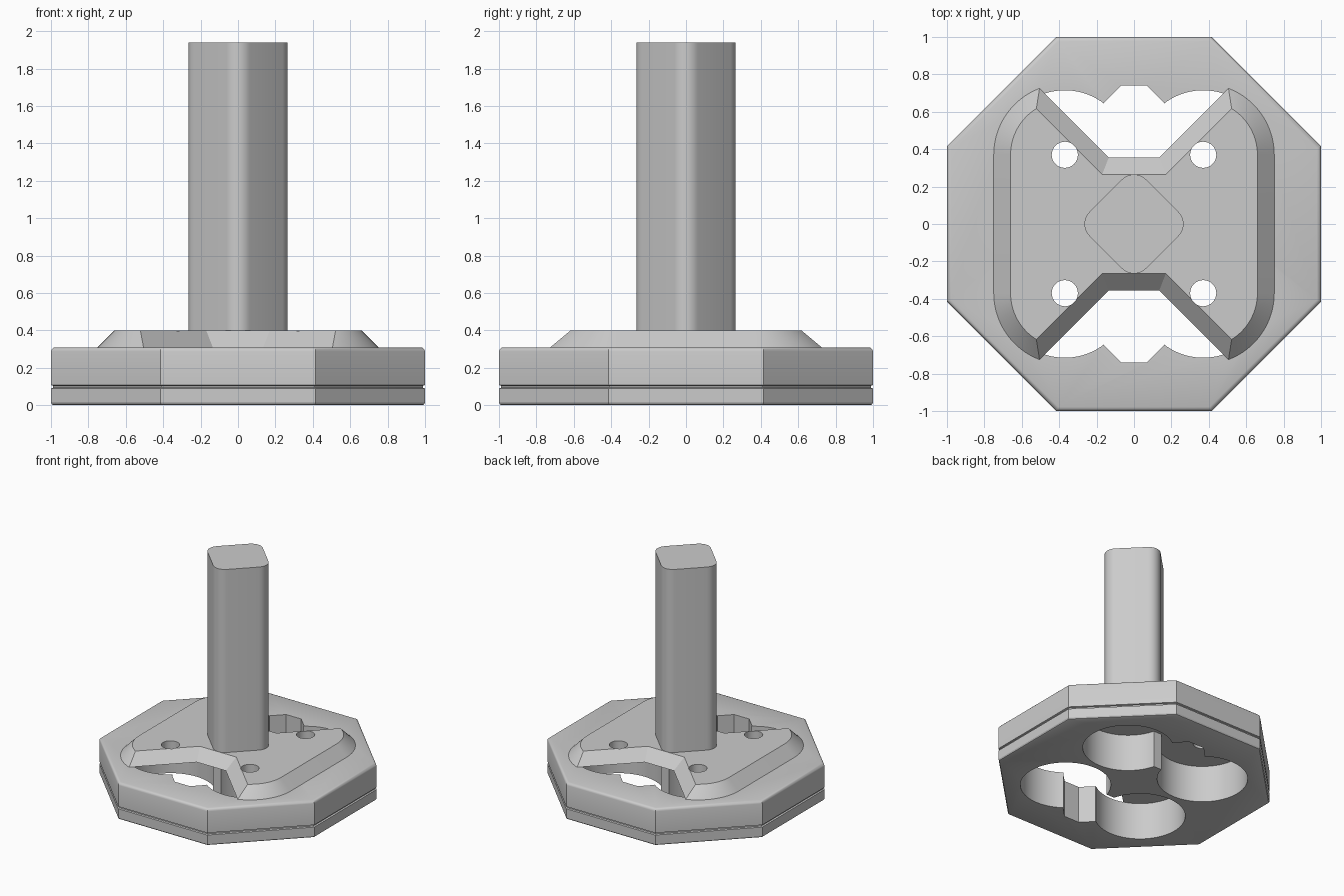
import bpy, bmesh, math

cube = bpy.data.objects.get("Cube")
if cube:
    bpy.data.objects.remove(cube, do_unlink=True)

grey = bpy.data.materials.new("light_grey")
grey.use_nodes = True
COLOR = (0.6, 0.6, 0.6, 1)
grey.diffuse_color = COLOR
grey.node_tree.nodes["Principled BSDF"].inputs["Base Color"].default_value = COLOR


def loft(name, rings):
    """Closed solid through a stack of (z, outline) rings."""
    bm = bmesh.new()
    loops = [[bm.verts.new((x, y, z)) for x, y in pts] for z, pts in rings]
    for low, high in zip(loops, loops[1:]):
        for i in range(len(low)):
            j = (i + 1) % len(low)
            bm.faces.new((low[i], low[j], high[j], high[i]))
    bm.faces.new(loops[0])
    bm.faces.new(loops[-1])
    bmesh.ops.recalc_face_normals(bm, faces=bm.faces)
    mesh = bpy.data.meshes.new(name)
    bm.to_mesh(mesh)
    bm.free()
    mesh.materials.append(grey)
    obj = bpy.data.objects.new(name, mesh)
    bpy.context.collection.objects.link(obj)
    return obj


def select(obj):
    bpy.ops.object.select_all(action='DESELECT')
    obj.select_set(True)
    bpy.context.view_layer.objects.active = obj


def cut(obj, cutters):
    select(obj)
    for cutter in cutters:
        mod = obj.modifiers.new("cut", 'BOOLEAN')
        mod.operation = 'DIFFERENCE'
        mod.solver = 'EXACT'
        mod.object = cutter
        bpy.ops.object.modifier_apply(modifier=mod.name)
        bpy.data.objects.remove(cutter, do_unlink=True)


def smooth(obj):
    select(obj)
    bpy.ops.object.shade_smooth_by_angle(angle=math.radians(30))


def circle(cx, cy, r, n=64):
    return [(cx + r * math.cos(math.tau * i / n), cy + r * math.sin(math.tau * i / n))
            for i in range(n)]


def octagon(apothem):
    r = apothem / math.cos(math.pi / 8)
    return [(r * math.cos(a), r * math.sin(a))
            for a in (math.pi / 8 + i * math.pi / 4 for i in range(8))]


def prism(name, pts, z0, z1):
    return loft(name, [(z0, pts), (z1, pts)])


TOP, DECK, POCKET = 0.40, 0.31, 0.37
corners = [(sx * POCKET, sy * POCKET) for sx in (1, -1) for sy in (1, -1)]

# Octagonal base: rounded rims and a thin groove around the side
profile = [(0, 0.985), (0.004, 0.994), (0.014, 1), (0.09, 1), (0.094, 0.988),
           (0.104, 0.988), (0.108, 1), (0.288, 1), (0.298, 0.997), (0.306, 0.989), (DECK, 0.978)]
base = loft("octagonal_base", [(z, octagon(a)) for z, a in profile])

# Four round pockets, plus a slot joining the pairs at front and back
cutters = [prism("pocket_cutter", circle(x, y, 0.345), -0.1, 0.5) for x, y in corners]
half_slot = [(0.07, 0.28), (0.16, 0.37), (0.16, 0.65), (0.07, 0.74)]
slot = half_slot + [(-x, y) for x, y in reversed(half_slot)]
for s in (1, -1):
    cutters.append(prism("slot_cutter", [(x, s * y) for x, y in slot], -0.1, 0.5))
cut(base, cutters)
smooth(base)


def bow_tie(radius, offset, waist):
    """Outline with round outer corners and a V-shaped notch front and back."""
    u = (-offset + math.sqrt(2 * radius ** 2 - offset ** 2)) / 2
    start = math.atan2(u + offset, u)
    quad = [(waist - offset, waist)]
    quad += [(POCKET + radius * math.cos(start * (1 - i / 16)),
              POCKET + radius * math.sin(start * (1 - i / 16))) for i in range(17)]
    right = quad + [(x, -y) for x, y in reversed(quad)]
    return right + [(-x, y) for x, y in reversed(right)]


# Raised bow-tie plate with sloping sides and four screw holes
plate = loft("bow_tie_plate", [(DECK, bow_tie(0.38, 0.22, 0.355)),
                               (TOP, bow_tie(0.29, 0.095, 0.265))])
cut(plate, [prism("hole_cutter", circle(x, y, 0.07, 32), 0.2, 0.5) for x, y in corners])
smooth(plate)

# Upright post: square turned on edge with rounded corners
ROUND, REACH = 0.09, 0.265
post_pts = []
for k in range(4):
    a = k * math.pi / 2
    for i in range(9):
        b = a + math.pi / 4 * (i / 4 - 1)
        post_pts.append(((REACH - ROUND) * math.cos(a) + ROUND * math.cos(b),
                         (REACH - ROUND) * math.sin(a) + ROUND * math.sin(b)))
post = prism("post", post_pts, TOP - 0.03, 1.94)
smooth(post)
